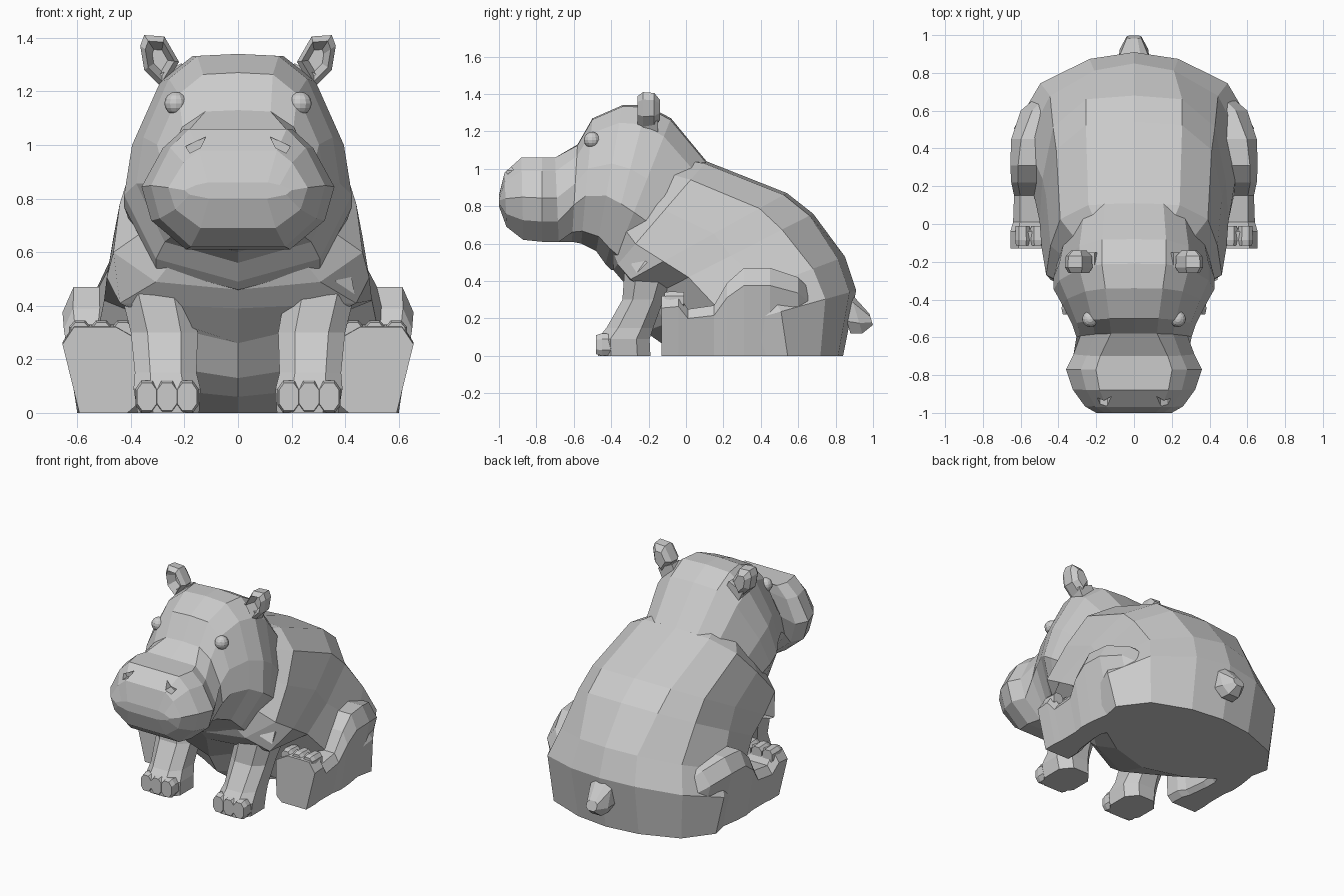
import bpy, bmesh

if "Cube" in bpy.data.objects:
    bpy.data.objects.remove(bpy.data.objects["Cube"])


def loft(name, rings, mirror=False):
    """Skin a closed, flat-faced surface over rings of equal point count."""
    bm = bmesh.new()
    vr = [[bm.verts.new(p) for p in r] for r in rings]
    n = len(vr[0])
    for a, b in zip(vr, vr[1:]):
        for i in range(n):
            bm.faces.new((a[i], a[(i + 1) % n], b[(i + 1) % n], b[i]))
    bm.faces.new(vr[0])
    bm.faces.new(vr[-1])
    bmesh.ops.recalc_face_normals(bm, faces=bm.faces)
    me = bpy.data.meshes.new(name)
    bm.to_mesh(me)
    bm.free()
    ob = bpy.data.objects.new(name, me)
    bpy.context.collection.objects.link(ob)
    if mirror:
        m = ob.modifiers.new("mirror", 'MIRROR')
        m.use_mirror_merge = False
    return ob


def section(top, bottom, w, prof):
    """Symmetric ring between two (y, z) points; prof = (width, fraction down)."""
    def pt(s, x, t):
        return (s * x * w, top[0] + (bottom[0] - top[0]) * t,
                top[1] + (bottom[1] - top[1]) * t)
    return ([pt(0, 0, 0)] + [pt(1, x, t) for x, t in prof] + [pt(0, 0, 1)]
            + [pt(-1, x, t) for x, t in reversed(prof)])


# Half cross-sections
HIP = [(.37, .035), (.78, .16), (1, .39), (.93, .65), (.45, .90)]
BELLY = [(.50, .02), (.84, .17), (.95, .45), (.98, .68), (.50, .88)]
SHOULDER = [(.52, .02), (.84, .17), (.95, .45), (1, .76), (.90, .96)]
NECK = [(.52, .02), (.84, .17), (.95, .45), (1, .76), (.66, .95)]
SKULL = [(.40, .01), (.68, .12), (.93, .40), (1, .62), (.72, .90)]
MUZZLE = [(.56, 0), (.78, .16), (1, .48), (.90, .76), (.54, 1)]

# Body: rings fan from the flat seat up to the neck
loft("body", [section(*r) for r in [
    ((.84, 0), (.08, 0), .60, HIP),
    ((.91, .35), (-.12, .06), .635, HIP),
    ((.85, .53), (-.22, .13), .57, HIP),
    ((.68, .76), (-.30, .26), .51, BELLY),
    ((.54, .87), (-.33, .39), .49, SHOULDER),
    ((.11, 1.04), (-.39, .46), .465, NECK),
    ((-.02, 1.06), (-.42, .55), .36, NECK)]])

# Head with broad muzzle
head = loft("head", [section(*r) for r in [
    ((.00, 1.00), (-.22, .50), .33, SKULL),
    ((.11, 1.04), (-.30, .45), .39, SKULL),
    ((-.08, 1.27), (-.40, .46), .425, SKULL),
    ((-.21, 1.34), (-.43, .49), .425, SKULL),
    ((-.34, 1.34), (-.48, .56), .38, SKULL),
    ((-.50, 1.27), (-.56, .60), .325, SKULL),
    ((-.58, 1.13), (-.61, .61), .305, SKULL),
    ((-.70, 1.06), (-.68, .61), .32, MUZZLE),
    ((-.77, 1.06), (-.77, .61), .36, MUZZLE),
    ((-.88, 1.06), (-.87, .62), .325, MUZZLE),
    ((-.97, .98), (-.96, .69), .26, MUZZLE),
    ((-1, .86), (-1, .80), .20, MUZZLE)]])

# Nostril slots cut into the muzzle top edge
q = [(.12, 1.03), (.14, .99), (.18, .97), (.195, .995)]
cutter = loft("nostril_cutter",
              [[(x, y, z) for x, z in q] for y in (-1.02, -.905)], True)
cutter.hide_render = True
cutter.display_type = 'WIRE'
cut = head.modifiers.new("nostrils", 'BOOLEAN')
cut.operation = 'DIFFERENCE'
cut.object = cutter

# Ears: cupped at the front
ear = [(-.07, -.01), (-.015, .085), (.06, .09), (.075, .05), (.06, -.04), (-.01, -.11)]
loft("ear", [[(.29 + x * s, y, 1.32 + z * s) for x, z in ear]
             for y, s in [(-.14, .55), (-.17, .95), (-.23, 1), (-.26, .75), (-.2, .4)]], True)
stem = [(-.05, -.04), (.05, -.04), (.05, .04), (-.05, .04)]
loft("ear_base", [[(cx + x, -.19 + y, z + x * -.5) for x, y in stem]
                  for cx, z in [(.2, 1.16), (.26, 1.28)]], True)

# Eyes
bpy.ops.mesh.primitive_uv_sphere_add(segments=12, ring_count=8, radius=.043,
                                     location=(.232, -.503, 1.155))
eye = bpy.context.object
eye.name = "eye"
bpy.ops.object.transform_apply(location=True)
eye.modifiers.new("mirror", 'MIRROR')

# Front legs with paws
OCT = [(-.5, -1), (.5, -1), (1, -.5), (1, .5), (.5, 1), (-.5, 1), (-1, .5), (-1, -.5)]
loft("front_leg", [[(cx + x * rx, cy + y * ry, z) for x, y in OCT]
                   for z, cx, cy, rx, ry in [
                       (0, .26, -.33, .115, .14), (.09, .265, -.335, .125, .14),
                       (.15, .27, -.30, .115, .125), (.30, .275, -.23, .125, .11),
                       (.44, .305, -.20, .13, .13), (.60, .30, -.10, .11, .11)]], True)


def toes(name, xs, y0, y1, z0, z1, w):
    """Row of small chamfered toes."""
    c, h = (z0 + z1) / 2, (z1 - z0) / 2
    for i, x0 in enumerate(xs):
        loft(f"{name}_{i + 1}", [[(x0 + x * w * s, y, c + max(z * s, -1) * h) for x, z in OCT]
                                 for y, s in [(y0, .85), (y0 + .03, 1), (y1, .9)]], True)


toes("front_toe", (.19, .265, .34), -.48, -.36, -0, .12, .043)

# Hind legs: upright sole, low shin, raised knee, thigh merging into the hip
HIND = [(.15, 0), (.78, 0), (1, .8), (.85, 1), (.3, 1), (0, .85), (0, .4), (.02, .1)]
loft("hind_leg", [[(x0 + x * (x1 - x0), y, z * h) for x, z in HIND]
                  for y, x0, x1, h in [
                      (-.13, .37, .655, .32), (-.04, .375, .655, .33), (.01, .40, .64, .25),
                      (.15, .42, .635, .27), (.22, .42, .65, .39), (.31, .38, .655, .47),
                      (.45, .30, .65, .47), (.60, .20, .60, .42), (.72, .15, .46, .30)]], True)
toes("hind_toe", (.43, .51, .59), -.115, -.01, .25, .345, .04)

# Tail
loft("tail", [[(x * rx, y - z * .3 * rz, zc + z * rz) for x, z in OCT]
              for y, zc, rx, rz in [(.84, .25, .085, .13), (.91, .23, .075, .11),
                                    (.99, .195, .038, .03)]])
